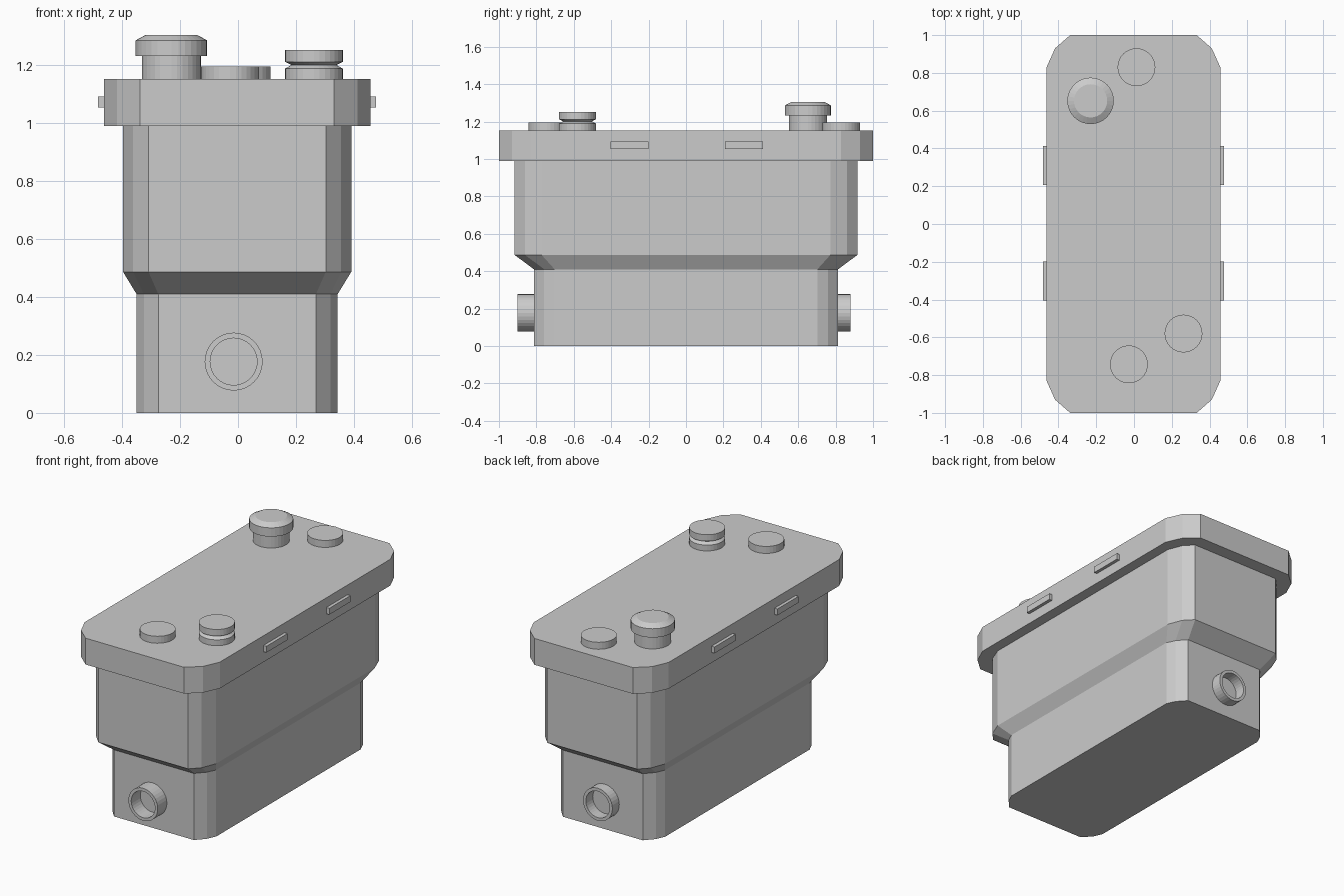
import bpy, bmesh
from math import cos, sin, tau

if "Cube" in bpy.data.objects:
    bpy.data.objects.remove(bpy.data.objects["Cube"])

CX = -0.003  # slight sideways offset of the body


def finish(name, bm):
    bmesh.ops.recalc_face_normals(bm, faces=bm.faces)
    mesh = bpy.data.meshes.new(name)
    bm.to_mesh(mesh)
    bm.free()
    ob = bpy.data.objects.new(name, mesh)
    bpy.context.collection.objects.link(ob)
    return ob


def skin(name, rings, caps=True):
    """Join equal-length loops of points into a surface."""
    bm = bmesh.new()
    loops = [[bm.verts.new(p) for p in r] for r in rings]
    n = len(loops[0])
    for a, b in zip(loops, loops[1:]):
        for i in range(n):
            j = (i + 1) % n
            bm.faces.new((a[i], a[j], b[j], b[i]))
    if caps:
        bm.faces.new(loops[0])
        bm.faces.new(loops[-1])
    return finish(name, bm)


def outline(hx, hy, corner, z, cy=0.0):
    """Rectangle whose corners are cut by three (inset x, inset y) points."""
    pts = []
    for sx, sy in ((1, 1), (-1, 1), (-1, -1), (1, -1)):
        c = [(sx * (hx - dx) + CX, sy * (hy - dy) + cy, z) for dx, dy in corner]
        pts += c if sx * sy > 0 else c[::-1]
    return pts


def turned(name, x, y, profile, sides=32):
    """Solid of revolution about z from (radius, z) pairs."""
    return skin(name, [[(x + r * cos(tau * i / sides), y + r * sin(tau * i / sides), z)
                        for i in range(sides)] for r, z in profile])


# Stepped tub
low = [(0, 0.11), (0.025, 0.055), (0.075, 0)]
high = [(0, 0.145), (0.035, 0.055), (0.088, 0)]
skin("tub", [outline(0.347, 0.813, low, 0),
             outline(0.347, 0.813, low, 0.41),
             outline(0.394, 0.917, high, 0.487),
             outline(0.394, 0.917, high, 1.0)])

# Lid
rim = [(0, 0.17), (0.045, 0.07), (0.125, 0)]
skin("lid", [outline(0.46, 1.0, rim, 0.99), outline(0.46, 1.0, rim, 1.152)])

# Fittings on the lid
turned("back_disc", 0.013, 0.83, [(0.1, 1.14), (0.1, 1.195)])
turned("front_disc", -0.027, -0.743, [(0.1, 1.14), (0.1, 1.195)])
turned("grooved_button", 0.262, -0.58, [(0.1, 1.14), (0.1, 1.188), (0.078, 1.201),
                                        (0.1, 1.212), (0.1, 1.252)])
turned("filler_cap", -0.23, 0.652, [(0.102, 1.14), (0.102, 1.232), (0.123, 1.232),
                                    (0.123, 1.286), (0.088, 1.305)])

# Tube ports at both ends
for name, y_in, y_out in (("front_port", -0.80, -0.902), ("back_port", 0.80, 0.88)):
    rings = [[(-0.015 + r * cos(tau * i / 32), y, 0.177 + r * sin(tau * i / 32))
              for i in range(32)]
             for r, y in ((0.1, y_in), (0.1, y_out), (0.081, y_out), (0.081, y_in))]
    skin(name, rings + rings[:1], caps=False).data.validate()

# Clip tabs along the lid sides
for side, sx in (("left", -1), ("right", 1)):
    for end, y in (("front", -0.302), ("back", 0.31)):
        bm = bmesh.new()
        bmesh.ops.create_cube(bm, size=1)
        bmesh.ops.scale(bm, vec=(0.04, 0.205, 0.039), verts=bm.verts)
        bmesh.ops.translate(bm, vec=(CX + sx * 0.46, y, 1.073), verts=bm.verts)
        finish(f"{side}_{end}_tab", bm)
